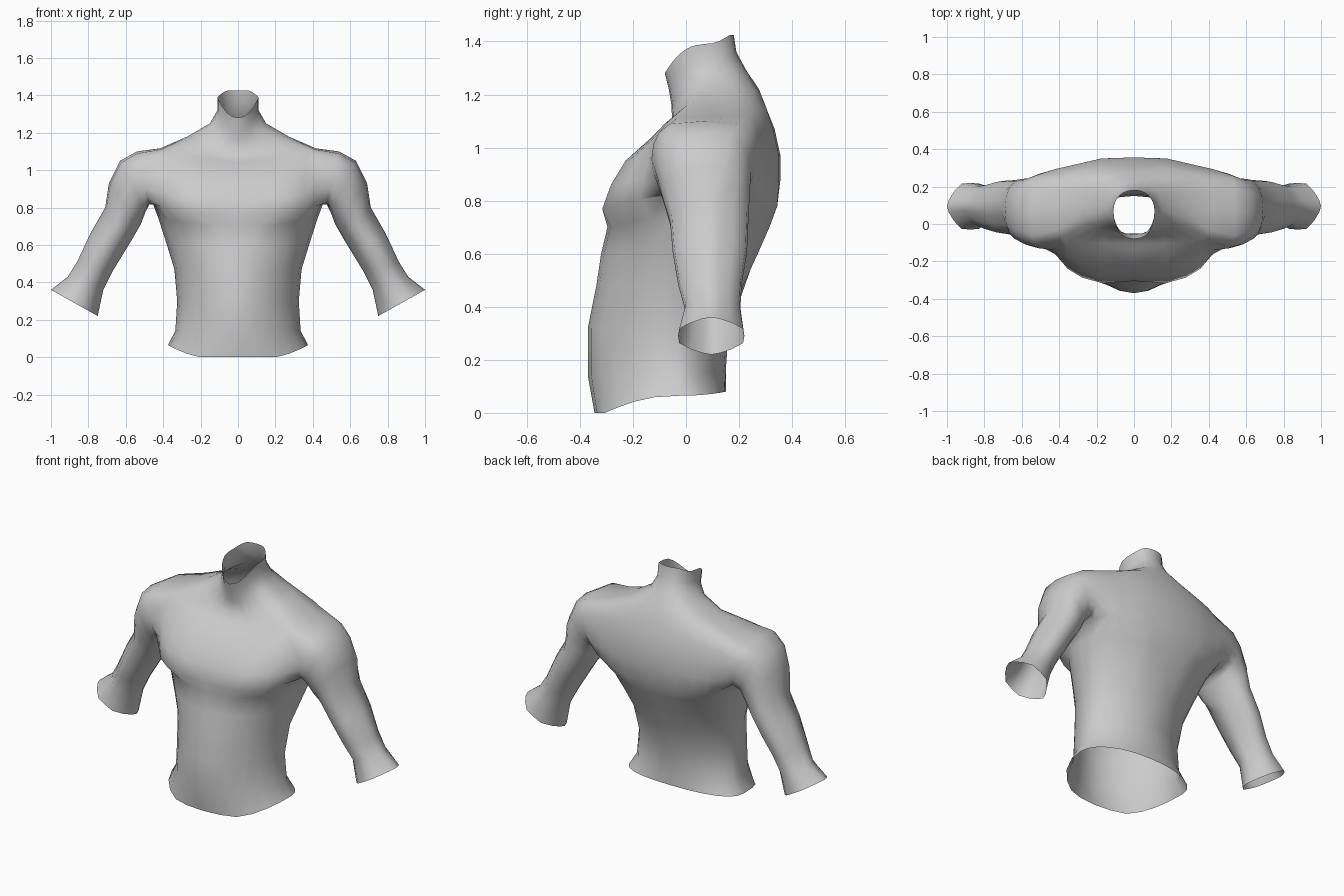
import bpy, bmesh, math

if "Cube" in bpy.data.objects:
    bpy.data.objects.remove(bpy.data.objects["Cube"])

SEG = 12                      # columns from chest centre to spine on one half
ARM_COLS, ARM_ROWS = (4, 8), (6, 10)

# Torso rings: z front, z side, z back, half width, y front, y side, y back, roundness
TORSO = [
    (0.00, 0.065, 0.08, 0.375, -0.345, -0.02, 0.150, 0.88),
    (0.14, 0.14, 0.16, 0.335, -0.37, -0.03, 0.150, 1.10),
    (0.32, 0.30, 0.30, 0.325, -0.37, -0.04, 0.160, 1.13),
    (0.48, 0.47, 0.46, 0.340, -0.338, -0.02, 0.215, 1.10),
    (0.60, 0.60, 0.60, 0.380, -0.320, 0.01, 0.280, 1.03),
    (0.70, 0.74, 0.70, 0.425, -0.296, 0.04, 0.325, 0.96),
    (0.765, 0.82, 0.78, 0.455, -0.325, 0.06, 0.360, 0.72),
    (0.86, 0.88, 0.88, 0.460, -0.290, 0.06, 0.372, 0.72),
    (0.95, 0.97, 0.97, 0.465, -0.233, 0.06, 0.372, 0.72),
    (1.03, 1.05, 1.07, 0.460, -0.140, 0.06, 0.350, 0.72),
    (1.06, 1.115, 1.15, 0.420, -0.105, 0.08, 0.318, 0.72),
    (1.095, 1.18, 1.22, 0.270, -0.052, 0.09, 0.275, 0.85),
    (1.16, 1.25, 1.29, 0.150, -0.055, 0.08, 0.228, 0.95),
    (1.22, 1.32, 1.36, 0.110, -0.065, 0.075, 0.190, 0.90),
    (1.28, 1.39, 1.425, 0.110, -0.080, 0.065, 0.180, 0.90),
]
# Broad collarbones on these rows, and how far the shoulder blades slope flat
FRONT_ROUND = {7: 0.64, 8: 0.55, 9: 0.36, 10: 0.36, 11: 0.7}
BLADE = {5: 0.2, 6: 0.6, 7: 1.0, 8: 1.0, 9: 1.0, 10: 0.7}
# Arm rings: outer x, z, inner x, z, y front, y back, squareness
ARM = [
    (0.54, 1.10, 0.475, 0.815, -0.13, 0.268, 0.45),
    (0.63, 1.05, 0.495, 0.775, -0.115, 0.245, 0.65),
    (0.69, 0.93, 0.52, 0.71, -0.09, 0.24, 0.85),
    (0.71, 0.80, 0.56, 0.64, -0.06, 0.235, 0),
    (0.79, 0.66, 0.615, 0.55, -0.05, 0.23, 0),
    (0.86, 0.51, 0.67, 0.46, -0.03, 0.21, 0),
    (0.91, 0.43, 0.72, 0.36, -0.005, 0.205, 0),
    (1.00, 0.36, 0.75, 0.22, -0.03, 0.22, 0),
]


def torso_point(row, col):
    zf, zs, zb, w, yf, ys, yb, p = TORSO[row]
    t = math.pi * col / SEG
    s, c = abs(math.sin(t)), abs(math.cos(t))
    if col in (0, SEG):
        s = 0.0
    x = w * s ** p
    front = col < SEG / 2
    y_end, z_end = (yf, zf) if front else (yb, zb)
    y = ys + (y_end - ys) * c ** (FRONT_ROUND.get(row, p) if front else p)
    # Shoulder blades slope straight out from the spine
    if col >= ARM_COLS[1]:
        b = BLADE.get(row, 0)
        y += b * (yb - 0.23 * max(0, x - 0.08) - y)
    # Waist front and nape are cut flat
    flat = (row == 0 and front) or (row == len(TORSO) - 1 and not front)
    z = zs + (z_end - zs) * (min(1, 1.4 * c * c) if flat else c * c)
    # Breastbone groove, collar notch and spine groove
    if col == 0 and 5 < row < 9:
        y += 0.02
    if col == 0 and row == 10:
        z -= 0.02
    if col == SEG and 3 < row < 11:
        y -= 0.016
    return (x, y, z)


def arm_offset(a, square):
    """Unit cross-section: squared ellipse for the shoulder, soft hexagon for the arm."""
    u, v = math.cos(a), math.sin(a)
    if abs(v) < 1e-6:
        return u, 0.0
    if square:
        return u, math.copysign(abs(v) ** square, v)
    f = min(1.0, (1 - abs(u)) / 0.55)
    return u, math.copysign(0.5 * f + 0.5 * abs(v), v)


bm = bmesh.new()
grid = [[bm.verts.new(torso_point(r, c)) for c in range(SEG + 1)]
        for r in range(len(TORSO))]

# Half torso skin, leaving an opening for the arm
(c0, c1), (r0, r1) = ARM_COLS, ARM_ROWS
for r in range(len(TORSO) - 1):
    for c in range(SEG):
        if r0 <= r < r1 and c0 <= c < c1:
            continue
        bm.faces.new((grid[r][c], grid[r][c + 1], grid[r + 1][c + 1], grid[r + 1][c]))

# Arm opening loop: from shoulder top, down the front, through the armpit, up the back
mid = (c0 + c1) // 2
path = [(r1, c) for c in range(mid, c0, -1)]
path += [(r, c0) for r in range(r1, r0, -1)]
path += [(r0, c) for c in range(c0, c1)]
path += [(r, c1) for r in range(r0, r1)]
path += [(r1, c) for c in range(c1, mid, -1)]
loop = [grid[r][c] for r, c in path]

# Arm lofted out of the opening
n = len(loop)
for ox, oz, ix, iz, yf, yb, square in ARM:
    ring = []
    for k in range(n):
        u, v = arm_offset(2 * math.pi * k / n, square)
        ring.append(bm.verts.new(((ox + ix) / 2 + u * (ox - ix) / 2,
                                  (yf + yb) / 2 - v * (yb - yf) / 2,
                                  (oz + iz) / 2 + u * (oz - iz) / 2)))
    for k in range(n):
        j = (k + 1) % n
        bm.faces.new((loop[k], loop[j], ring[j], ring[k]))
    loop = ring

# Mirror to the other half and weld the centre line
geo = bm.verts[:] + bm.edges[:] + bm.faces[:]
bmesh.ops.mirror(bm, geom=geo, axis='X', merge_dist=0.0005)
bmesh.ops.remove_doubles(bm, verts=bm.verts, dist=0.0005)
bmesh.ops.recalc_face_normals(bm, faces=bm.faces)

mesh = bpy.data.meshes.new("torso")
bm.to_mesh(mesh)
bm.free()
for f in mesh.polygons:
    f.use_smooth = True
torso = bpy.data.objects.new("torso", mesh)
bpy.context.collection.objects.link(torso)

skin = bpy.data.materials.new("plain_grey")
skin.diffuse_color = (0.6, 0.6, 0.6, 1)
skin.use_nodes = True
skin.node_tree.nodes["Principled BSDF"].inputs["Base Color"].default_value = skin.diffuse_color
mesh.materials.append(skin)
